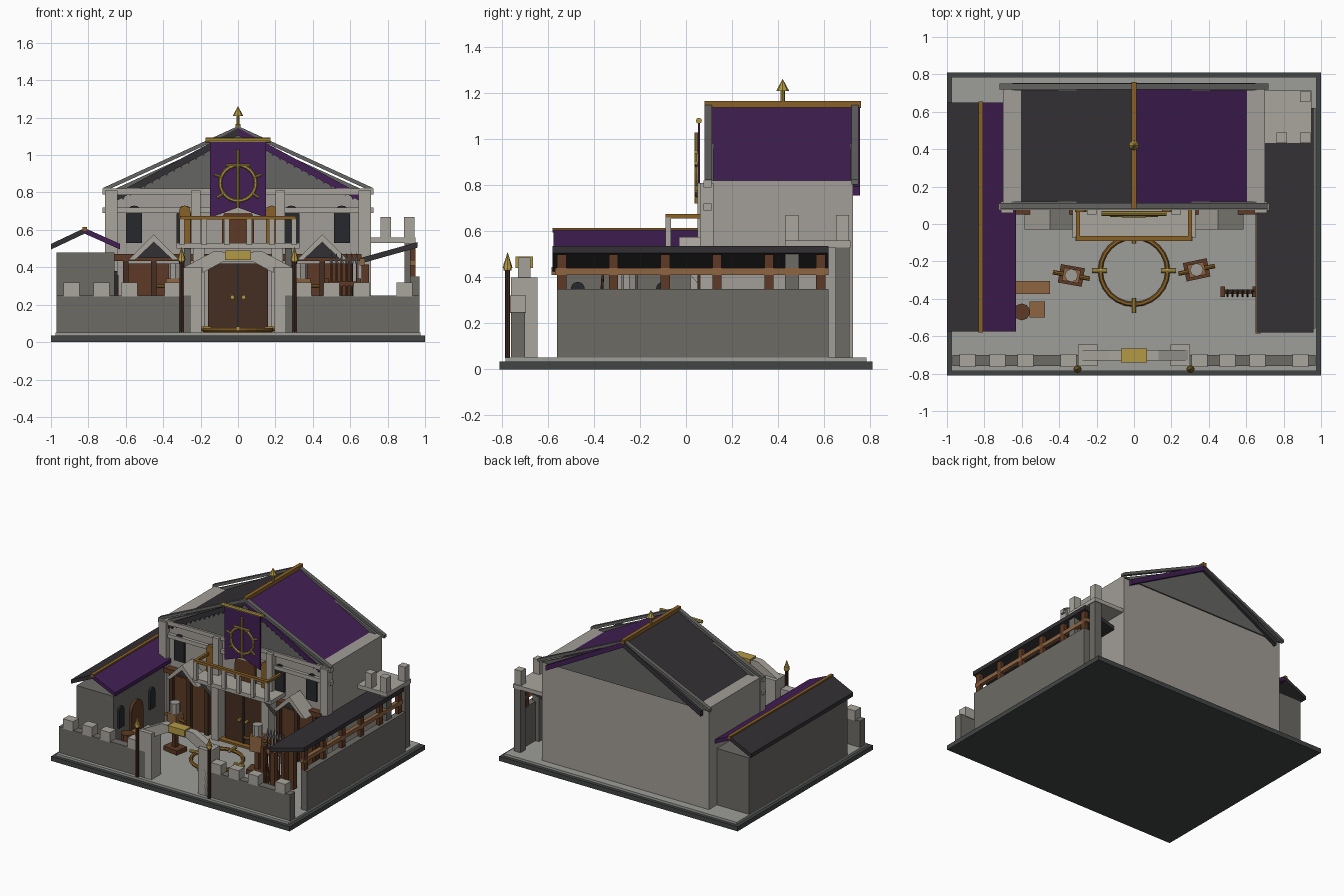
import bpy, bmesh, math
from mathutils import Vector

if "Cube" in bpy.data.objects:
    bpy.data.objects.remove(bpy.data.objects["Cube"])

def mat(name, r, g, b):
    m = bpy.data.materials.new(name)
    m.diffuse_color = (r, g, b, 1)
    m.use_nodes = True
    m.node_tree.nodes["Principled BSDF"].inputs["Base Color"].default_value = m.diffuse_color
    return m

STONE = mat("stone", .36, .34, .31)
PALE = mat("pale_stone", .40, .38, .34)
WALL = mat("wall_stone", .15, .145, .13)
FLOOR = mat("floor", .34, .34, .32)
DARK = mat("dark_stone", .055, .06, .06)
GABLE = mat("gable_stone", .13, .13, .125)
SLATE = mat("slate", .033, .03, .034)
PURPLE = mat("purple", .055, .014, .09)
WOOD = mat("wood", .11, .042, .018)
DOOR = mat("door_wood", .06, .027, .015)
TAN = mat("tan_wood", .27, .13, .055)
AMBER = mat("amber_wood", .25, .12, .02)
GOLD = mat("gold", .45, .32, .06)
GLASS = mat("window_dark", .02, .022, .025)
IRON = mat("iron", .15, .15, .15)

def finish(name, bm, m):
    bmesh.ops.recalc_face_normals(bm, faces=bm.faces)
    me = bpy.data.meshes.new(name)
    bm.to_mesh(me)
    bm.free()
    me.materials.append(m)
    ob = bpy.data.objects.new(name, me)
    bpy.context.collection.objects.link(ob)
    return ob

def prism(name, pts, a, b, m, axis='y'):
    """Extrude a profile: (x,z) along y, or (y,z) along x."""
    bm = bmesh.new()
    place = (lambda p, t: (p[0], t, p[1])) if axis == 'y' else (lambda p, t: (t, p[0], p[1]))
    f = bm.faces.new([bm.verts.new(place(p, a)) for p in pts])
    g = bmesh.ops.extrude_face_region(bm, geom=[f])
    d = Vector((0, b - a, 0)) if axis == 'y' else Vector((b - a, 0, 0))
    bmesh.ops.translate(bm, vec=d, verts=[v for v in g['geom'] if isinstance(v, bmesh.types.BMVert)])
    return finish(name, bm, m)

def box(name, x0, x1, y0, y1, z0, z1, m):
    return prism(name, [(x0, z0), (x1, z0), (x1, z1), (x0, z1)], y0, y1, m)

def arch(name, c, w, z0, z1, a, b, m, axis='y'):
    r = w / 2
    top = [(c + r * math.cos(math.pi * i / 8), z1 - r + r * math.sin(math.pi * i / 8)) for i in range(9)]
    return prism(name, [(c - r, z0), (c + r, z0)] + top, a, b, m, axis)

def rod(name, p, q, r, m, n=8, r2=None):
    p, q = Vector(p), Vector(q)
    bm = bmesh.new()
    bmesh.ops.create_cone(bm, cap_ends=True, segments=n, radius1=r, radius2=r if r2 is None else r2, depth=(q - p).length)
    ob = finish(name, bm, m)
    ob.rotation_euler = (q - p).to_track_quat('Z', 'Y').to_euler()
    ob.location = (p + q) / 2
    return ob

def slope(name, x0, z0, x1, z1, t, y0, y1, m):
    """Slab whose top runs from (x0,z0) to (x1,z1)."""
    return prism(name, [(x0, z0), (x1, z1), (x1, z1 - t), (x0, z0 - t)], y0, y1, m)

def ring(name, loc, R, r, m, rot=(0, 0, 0)):
    bpy.ops.mesh.primitive_torus_add(location=loc, rotation=rot, major_radius=R, minor_radius=r, major_segments=24, minor_segments=6)
    ob = bpy.context.object
    ob.name = name
    ob.data.materials.append(m)

# base
box("base_plinth", -1, 1, -.81, .81, 0, .035, DARK)
box("courtyard_floor", -.975, .975, -.785, .785, .03, .052, FLOOR)

# main hall body, gables and roof
box("hall_body", -.7, .7, .1, .725, .05, .82, STONE)
for y0, y1 in ((.09, .12), (.715, .735)):
    prism("gable_wall", [(-.7, .8), (.7, .8), (0, 1.12)], y0, y1, GABLE)
for s, m in ((-1, SLATE), (1, PURPLE)):
    slope("hall_roof_panel", 0, 1.145, s * .65, .795, .04, .08, .755, m)
    for i in range(16):
        x = s * (.03 + i * .039)
        z = 1.105 - abs(x) * .538
        prism("roof_tile_tooth", [(x - .014, z + .015), (x + .014, z + .015), (x, z - .014)], .082, .1, m)
    for y0, y1 in ((.08, .112), (.72, .75)):
        slope("gable_coping", 0, 1.155, s * .72, .825, .022, y0, y1, GABLE)
box("ridge_beam", -.014, .014, .08, .76, 1.135, 1.165, AMBER)
rod("finial_stem", (0, .42, 1.16), (0, .42, 1.22), .009, GOLD)
rod("finial_tip", (0, .42, 1.21), (0, .42, 1.262), .028, GOLD, 8, 0)

# hall facade
for z0, z1 in ((.79, .82), (.69, .72)):
    box("facade_band", -.725, .725, .075, .11, z0, z1, PALE)
box("timber_beam", -.66, .66, .05, .1, .435, .47, WOOD)
box("main_door", -.16, .16, .07, .1, .05, .42, DOOR)
box("door_threshold", -.18, .18, .03, .1, .05, .065, AMBER)
box("door_gap", -.006, .006, .062, .08, .06, .42, GLASS)
arch("balcony_door", 0, .17, .53, .73, .08, .1, WOOD)
for s in (-1, 1):
    box("corner_column", s * .645, s * .71, .06, .12, .05, .81, PALE)
    box("upper_column", s * .2, s * .25, .05, .1, .53, .81, PALE)
    box("door_column", s * .18, s * .24, .02, .1, .05, .5, PALE)
    box("side_gate", s * .3, s * .6, .075, .1, .05, .42, WOOD)
    for x in (.3, .45, .6):
        box("side_gate_post", s * x - .015, s * x + .015, .05, .1, .05, .44, DOOR)
    rod("door_handle", (s * .03, .05, .24), (s * .03, .075, .24), .012, GOLD)
    for x in (.555, .285):
        arch("upper_window", s * x, .085, .53, .73, .085, .1, GLASS)
    for k in (-1, 1):  # small gabled porch
        prism("porch_rafter", [(s * .45, .575), (s * .45, .535), (s * .45 + k * .1, .44), (s * .45 + k * .135, .44)], -.03, .1, PALE)
    prism("porch_back", [(s * .45 - .1, .45), (s * .45 + .1, .45), (s * .45, .54)], .04, .1, SLATE)
for x in (-.285, .18):
    arch("shutter", x, .06, .53, .73, .065, .09, AMBER)

# balcony
box("balcony_slab", -.33, .33, -.075, .1, .5, .53, PALE)
box("balcony_rail", -.31, .31, -.09, -.065, .655, .675, AMBER)
for i in range(6):
    x = -.3 + i * .12
    box("baluster", x - .014, x + .014, -.09, -.065, .52, .66, PALE)
for s in (-1, 1):
    box("balcony_side_rail", s * .29, s * .31, -.08, .08, .655, .675, AMBER)
    prism("balcony_bracket", [(.08, .34), (.08, .5), (-.06, .5)], s * .27 - .02, s * .27 + .02, PALE, 'x')

# banner with ring emblem
prism("banner", [(-.15, 1.075), (-.15, .665), (0, .72), (.15, .665), (.15, 1.075)], .052, .06, PURPLE)
rod("banner_rod", (-.175, .056, 1.08), (.175, .056, 1.08), .013, GOLD)
ring("banner_ring", (0, .046, .85), .095, .009, GOLD, (math.pi / 2, 0, 0))
rod("banner_staff", (0, .044, .72), (0, .044, 1.03), .008, GOLD)
rod("banner_crossbar", (-.065, .044, .945), (.065, .044, .945), .008, GOLD)
for a in (20, 160, 215, 325):
    c, d = math.cos(math.radians(a)), math.sin(math.radians(a))
    rod("banner_spoke", (.09 * c, .044, .85 + .09 * d), (.135 * c, .044, .85 + .135 * d), .007, GOLD)

# left wing
box("left_wing", -.97, -.66, -.55, .63, .05, .48, WALL)
slope("left_roof_outer", -.82, .61, -1, .525, .03, -.575, .65, SLATE)
slope("left_roof_inner", -.82, .61, -.63, .525, .03, -.575, .65, PURPLE)
box("left_ridge", -.832, -.808, -.58, .655, .595, .615, AMBER)
arch("wing_door", -.29, .14, .05, .36, -.67, -.64, WOOD, 'x')
for y in (-.47, -.1):
    arch("wing_window", y, .06, .22, .38, -.67, -.645, GLASS, 'x')

# right lean-to and lookout platform
box("right_wall", .92, .97, -.56, .62, .05, .35, WALL)
slope("lean_to_roof", .655, .45, .96, .535, .03, -.58, .62, SLATE)
box("lean_to_beam", .65, .675, -.585, .62, .41, .445, TAN)
box("lean_to_outer_beam", .92, .95, -.57, .62, .41, .44, TAN)
for i in range(6):
    y = -.54 + i * .225
    if y < .1:
        box("lean_to_post", .66, .7, y - .02, y + .02, .05, .415, WOOD)
    box("lean_to_outer_post", .92, .95, y - .02, y + .02, .34, .5, WOOD)
box("lookout_platform", .7, .95, .43, .715, .53, .56, PALE)
for x, y in ((.915, .68), (.915, .46), (.79, .46)):
    box("lookout_merlon", x - .028, x + .028, y - .028, y + .028, .555, .67, PALE)
for y in (.46, .68):
    box("lookout_pillar", .89, .945, y - .03, y + .03, .05, .535, WALL)

# front wall and gateway
for s, xs in ((-1, (.35, .58, .73, .89)), (1, (.35, .5, .66, .89))):
    box("front_wall", s * .25, s * .97, -.76, -.7, .05, .25, WALL)
    for x in xs:
        box("wall_merlon", s * x - .042, s * x + .042, -.765, -.695, .245, .32, PALE)
    box("gate_pillar", s * .195, s * .3, -.76, -.645, .05, .4, PALE)
    prism("gate_arch", [(s * .29, .4), (s * .19, .4), (s * .19, .37), (s * .08, .43), (s * .08, .485), (s * .13, .485)], -.73, -.675, PALE)
    rod("gate_spear", (s * .302, -.775, .05), (s * .302, -.775, .45), .011, DOOR)
    rod("spear_tip", (s * .302, -.775, .44), (s * .302, -.775, .51), .022, GOLD, 8, 0)
    rod("spear_collar", (s * .302, -.775, .43), (s * .302, -.775, .46), .018, GOLD)
box("gate_lintel", -.1, .1, -.73, -.675, .43, .48, PALE)
box("keystone", -.07, .07, -.74, -.665, .44, .49, GOLD)

# sparring ring
ring("sparring_ring", (0, -.25, .065), .18, .013, AMBER)
for a in range(4):
    c, d = math.cos(a * math.pi / 2), math.sin(a * math.pi / 2)
    rod("ring_marker", (.145 * c, -.25 + .145 * d, .072), (.225 * c, -.25 + .225 * d, .072), .012, GOLD)

# training dummies
for s, y, a in ((-1, -.275, -10), (1, -.245, 12)):
    x = s * .335
    c, d = math.cos(math.radians(a)), math.sin(math.radians(a))
    parts = [box("dummy_base", -.065, .065, -.05, .05, .05, .085, WOOD),
             box("dummy_post", -.016, .016, -.016, .016, .08, .24, WOOD),
             box("dummy_body", -.045, .045, -.035, .035, .22, .34, TAN)]
    for p in parts:
        p.location = (x, y, 0)
        p.rotation_euler.z = math.radians(a)
    rod("dummy_arms", (x - .1 * c, y - .1 * d, .3), (x + .1 * c, y + .1 * d, .3), .012, AMBER)
    rod("dummy_head", (x, y, .34), (x, y, .42), .036, STONE)

# weapon rack, crates and bench
for z in (.12, .3):
    box("rack_bar", .47, .65, -.375, -.35, z, z + .025, WOOD)
for x in (.475, .645):
    box("rack_leg", x - .012, x + .012, -.39, -.335, .05, .34, WOOD)
for i in range(6):
    x = .5 + i * .027
    rod("rack_spear", (x, -.385, .05), (x, -.36, .43), .006, WOOD, 6)
    rod("rack_spear_tip", (x, -.36, .42), (x, -.357, .48), .012, IRON, 6, 0)
box("bench_seat", -.64, -.45, -.375, -.305, .13, .155, TAN)
for x in (-.62, -.48):
    box("bench_leg", x, x + .025, -.365, -.315, .05, .135, WOOD)
box("crate", -.56, -.475, -.5, -.415, .05, .135, TAN)
rod("barrel", (-.6, -.47, .05), (-.6, -.47, .19), .045, WOOD, 10)
